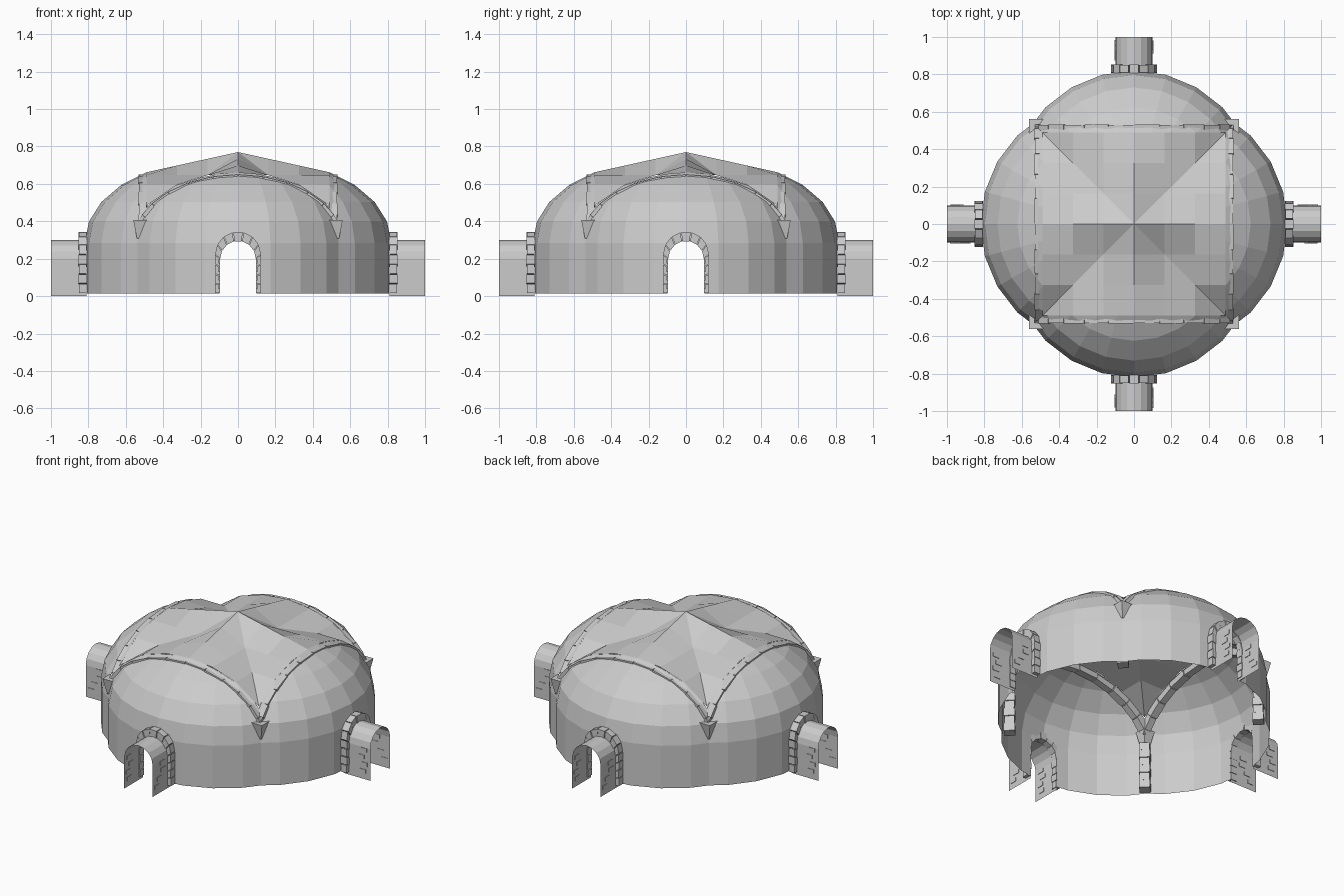
import bpy, bmesh, math, random
from mathutils import Vector, Matrix

random.seed(4)
cube = bpy.data.objects.get("Cube")
if cube:
    bpy.data.objects.remove(cube)

stone = bpy.data.materials.new("pale_grey_stone")
stone.use_nodes = True
GREY = (0.6, 0.6, 0.6, 1)
stone.diffuse_color = GREY
stone.node_tree.nodes["Principled BSDF"].inputs["Base Color"].default_value = GREY

R, CENTRE, SPRING, RISE = 0.668, 0.152, 0.285, 0.437  # apse plan and dome profile
FLOOR, HALF = 0.015, 0.49
DOOR, DOOR_Z = 0.1, 0.2                               # doorway radius and springing


def make_mesh(bm, name):
    mesh = bpy.data.meshes.new(name)
    bm.to_mesh(mesh)
    bm.free()
    mesh.materials.append(stone)
    return mesh


def four_sides(bm, name):
    """Turn one side's mesh into four objects around the middle."""
    mesh = make_mesh(bm, name)
    for k, side in enumerate(("front", "left", "back", "right")):
        ob = bpy.data.objects.new(side + "_" + name, mesh)
        ob.rotation_euler.z = k * math.pi / 2
        bpy.context.collection.objects.link(ob)


def dome_z(x, y):
    d = (x * x + (abs(y) - CENTRE) ** 2) / (R * R)
    return SPRING + RISE * math.sqrt(max(0, 1 - d))


def add_box(bm, size, place):
    bmesh.ops.create_cube(bm, size=1, matrix=place @ Matrix.Diagonal((*size, 1)))


def block_row(bm, inner, outer, y0, y1, gap=0.04):
    """Wedge blocks between two matching (x, z) lines."""
    for i in range(len(inner) - 1):
        grow = 0.003 if i % 2 else 0
        ring = []
        for y in (y0 - grow, y1 + grow):
            for line, a in ((inner, gap), (inner, 1 - gap), (outer, 1 - gap), (outer, gap)):
                x, z = Vector(line[i]).lerp(Vector(line[i + 1]), a)
                ring.append(bm.verts.new((x, y, z)))
        bm.faces.new(ring[:4])
        bm.faces.new(ring[:3:-1])
        for j in range(4):
            n = (j + 1) % 4
            bm.faces.new((ring[n], ring[j], ring[j + 4], ring[n + 4]))
    bmesh.ops.recalc_face_normals(bm, faces=bm.faces)


def arch_line(radius, spring, steps=7):
    """Doorway outline from one foot over the round head to the other."""
    legs = [(radius, FLOOR + (spring - FLOOR) * t / 4) for t in range(4)]
    head = [(radius * math.cos(math.pi * t / steps), spring + radius * math.sin(math.pi * t / steps))
            for t in range(steps + 1)]
    return legs + head + [(-x, z) for x, z in reversed(legs)]


# Apse: wall and half dome turned about its own centre
bm = bmesh.new()
profile = [(R, FLOOR), (R, SPRING / 2)]
profile += [(R * math.cos(a * math.pi / 12), SPRING + RISE * math.sin(a * math.pi / 12)) for a in range(6)]
profile.append((0, SPRING + RISE))
points = [bm.verts.new((r, -CENTRE, z)) for r, z in profile]
edges = [bm.edges.new(pair) for pair in zip(points, points[1:])]
bmesh.ops.spin(bm, geom=points + edges, cent=(0, -CENTRE, 0), axis=(0, 0, 1),
               angle=2 * math.pi, steps=24, use_merge=True)
bmesh.ops.remove_doubles(bm, verts=bm.verts, dist=0.0005)
for co, no in (((0, -HALF, 0), (0, 1, 0)), ((0, 0, 0), (1, 1, 0)), ((0, 0, 0), (-1, 1, 0))):
    bmesh.ops.bisect_plane(bm, geom=bm.verts[:] + bm.edges[:] + bm.faces[:],
                           plane_co=co, plane_no=no, clear_outer=True)
# Doorway cut along the flat sides of its arch
cuts = [(math.pi * (t + 0.5) / 6) for t in range(6)] + [0, math.pi]
apothem = DOOR * math.cos(math.pi / 12)
for a in cuts:
    near = [f for f in bm.faces if abs(f.calc_center_median().x) < 0.2 and f.calc_center_median().z < 0.45]
    geom = list({e for f in near for e in f.edges} | {v for f in near for v in f.verts}) + near
    no = Vector((math.cos(a), 0, math.sin(a)))
    bmesh.ops.bisect_plane(bm, geom=geom, plane_no=no,
                           plane_co=Vector((0, 0, DOOR_Z)) + no * (DOOR if a in (0, math.pi) else apothem))


def in_door(c):
    if c.z < DOOR_Z:
        return abs(c.x) < DOOR
    return all(c.x * math.cos(a) + (c.z - DOOR_Z) * math.sin(a) < apothem for a in cuts[:6])


hole = [f for f in bm.faces if f.calc_center_median().y < -0.7 and in_door(f.calc_center_median())]
bmesh.ops.delete(bm, geom=hole, context='FACES')
bmesh.ops.recalc_face_normals(bm, faces=bm.faces)
four_sides(bm, "apse")

# Roof: groin vault with its four ridges pulled up to a central peak
bm = bmesh.new()
bmesh.ops.create_grid(bm, x_segments=6, y_segments=6, size=HALF)
for v in bm.verts:
    low, far = sorted((abs(v.co.x), abs(v.co.y)))
    v.co.z = dome_z(low, HALF)
    if low < 0.01:
        v.co.z += 0.108 * (1 - far / HALF)
for f in bm.faces[:]:
    groin = [v for v in f.verts if abs(abs(v.co.x) - abs(v.co.y)) < 0.001]
    if len(groin) == 2:
        bmesh.utils.face_split(f, groin[0], groin[1])
roof = bpy.data.objects.new("roof_vault", make_mesh(bm, "roof_vault"))
bpy.context.collection.objects.link(roof)

# Rib: row of stone blocks under the dome's open edge
bm = bmesh.new()
spots = [0.53 * math.sin(math.pi * t / 24) for t in range(-12, 13, 2)]
outer = [(x, dome_z(x, 0.51) - 0.004) for x in spots]
inner = [(x * 0.94, z - 0.036) for x, z in outer]
block_row(bm, inner, outer, -0.53, -0.487, 0.015)
four_sides(bm, "rib")

# Column: stacked blocks in the corner with a flared capital
bm = bmesh.new()
spot = Matrix.Translation((0.508, -0.508, 0)) @ Matrix.Rotation(math.pi / 4, 4, 'Z')
for i in range(6):
    w = 0.058 if i % 2 else 0.064
    add_box(bm, (w, w, 0.048), spot @ Matrix.Translation((0, 0, FLOOR + 0.025 + 0.05 * i)))
turn = Matrix.Translation((0.522, -0.522, 0.358)) @ Matrix.Rotation(math.pi / 4, 4, 'Z')
bmesh.ops.create_cone(bm, segments=4, cap_ends=True, radius1=0.026, radius2=0.054, depth=0.1, matrix=turn)
four_sides(bm, "column")

# Door frame: blocks around the doorway
bm = bmesh.new()
block_row(bm, arch_line(0.095, DOOR_Z), arch_line(0.123, 0.222), -0.85, -0.81)
four_sides(bm, "door_frame")

# Passage: thin vaulted sheet leading out of the doorway
bm = bmesh.new()
line = [(x, 0 if z == FLOOR else z) for x, z in arch_line(DOOR, DOOR_Z, 8)]
near = [bm.verts.new((x, -1, z)) for x, z in line]
far = [bm.verts.new((x, -0.81, z)) for x, z in line]
for i in range(len(line) - 1):
    bm.faces.new((near[i], near[i + 1], far[i + 1], far[i]))
bmesh.ops.recalc_face_normals(bm, faces=bm.faces)
four_sides(bm, "passage")

# Loose bricks showing on the passage walls
bm = bmesh.new()
for x in (-DOOR, DOOR):
    for row in range(4):
        y = random.uniform(-0.965, -0.89)
        add_box(bm, (0.006, 0.045, 0.024), Matrix.Translation((x, y, 0.05 + row * 0.045)))
four_sides(bm, "wall_bricks")
